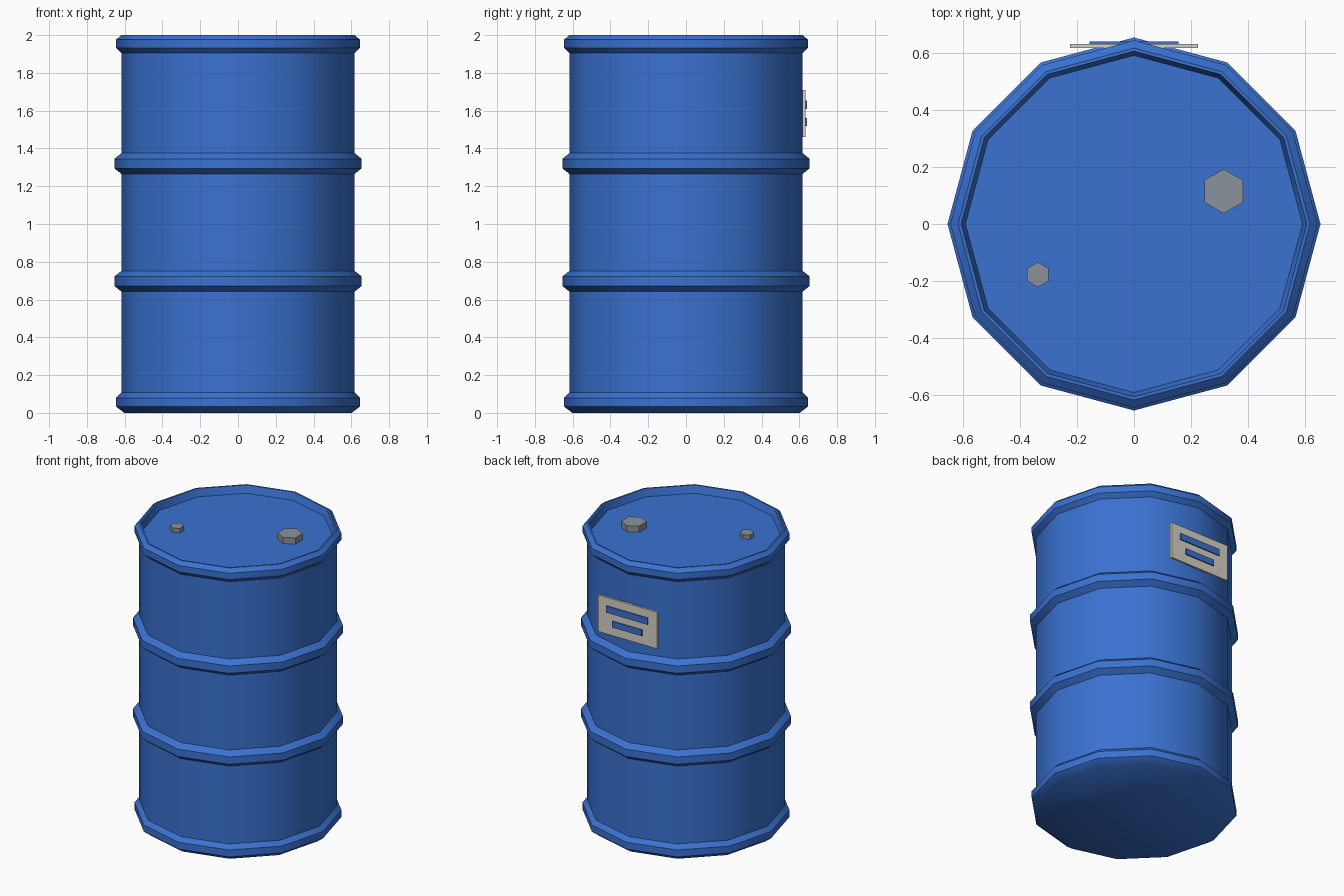
import bpy, bmesh, math
from mathutils import Vector

if "Cube" in bpy.data.objects:
    bpy.data.objects.remove(bpy.data.objects["Cube"])

def material(name, rgb):
    m = bpy.data.materials.new(name)
    m.diffuse_color = (*rgb, 1)
    m.use_nodes = True
    m.node_tree.nodes["Principled BSDF"].inputs["Base Color"].default_value = m.diffuse_color
    return m

BLUE = material("drum blue", (0.042, 0.168, 0.64))
STEEL = material("cap grey", (0.26, 0.29, 0.33))
PAPER = material("label beige", (0.68, 0.64, 0.56))

def finish(bm, name, mat):
    bmesh.ops.recalc_face_normals(bm, faces=bm.faces)
    me = bpy.data.meshes.new(name)
    bm.to_mesh(me)
    bm.free()
    me.materials.append(mat)
    ob = bpy.data.objects.new(name, me)
    bpy.context.collection.objects.link(ob)
    return ob

def lathe(name, profile, sides, mat, centre=(0, 0), turn=0.0):
    """Spin an (r, z) profile and cap both ends."""
    bm = bmesh.new()
    rings = []
    for r, z in profile:
        angles = [turn + math.tau * i / sides for i in range(sides)]
        rings.append([bm.verts.new((centre[0] + r * math.cos(a),
                                    centre[1] + r * math.sin(a), z)) for a in angles])
    for lo, hi in zip(rings, rings[1:]):
        for i in range(sides):
            j = (i + 1) % sides
            bm.faces.new((lo[i], lo[j], hi[j], hi[i]))
    bm.faces.new(rings[0][::-1])
    bm.faces.new(rings[-1])
    return finish(bm, name, mat)

def box(name, lo, hi, mat):
    bm = bmesh.new()
    lo, hi = Vector(lo), Vector(hi)
    bmesh.ops.create_cube(bm, size=1)
    for v in bm.verts:
        v.co = (lo + hi) / 2 + v.co * (hi - lo)
    return finish(bm, name, mat)

# Drum: bottom rim, two hoops, top rim and recessed lid in one profile
R = 0.617
def hoop(z):
    return [(R, z - 0.055), (0.655, z - 0.025), (0.655, z + 0.025), (R, z + 0.055)]

profile = [(0.602, 0), (0.645, 0.033), (0.645, 0.08), (R, 0.108)]
profile += hoop(0.697) + hoop(1.32)
profile += [(R, 1.905), (0.645, 1.933), (0.645, 1.976), (0.618, 2.0),
            (0.607, 2.0), (0.592, 1.95)]
drum = lathe("drum_body", profile, 12, BLUE)
bpy.context.view_layer.objects.active = drum
drum.select_set(True)
bpy.ops.object.shade_smooth_by_angle(angle=math.radians(40))

# Hexagonal caps on the lid
for name, centre, r, top in (("large_cap", (0.315, 0.115), 0.078, 1.992),
                             ("small_cap", (-0.338, -0.178), 0.044, 1.98)):
    lathe(name, [(r, 1.945), (r, top)], 6, STEEL, centre, math.pi / 6)

# Label plate on the back with two raised bars
box("label_plate", (-0.225, 0.618, 1.46), (0.225, 0.633, 1.71), PAPER)
box("label_bar_upper", (-0.157, 0.632, 1.61), (0.157, 0.641, 1.655), BLUE)
box("label_bar_lower", (-0.112, 0.632, 1.52), (0.112, 0.641, 1.562), BLUE)
